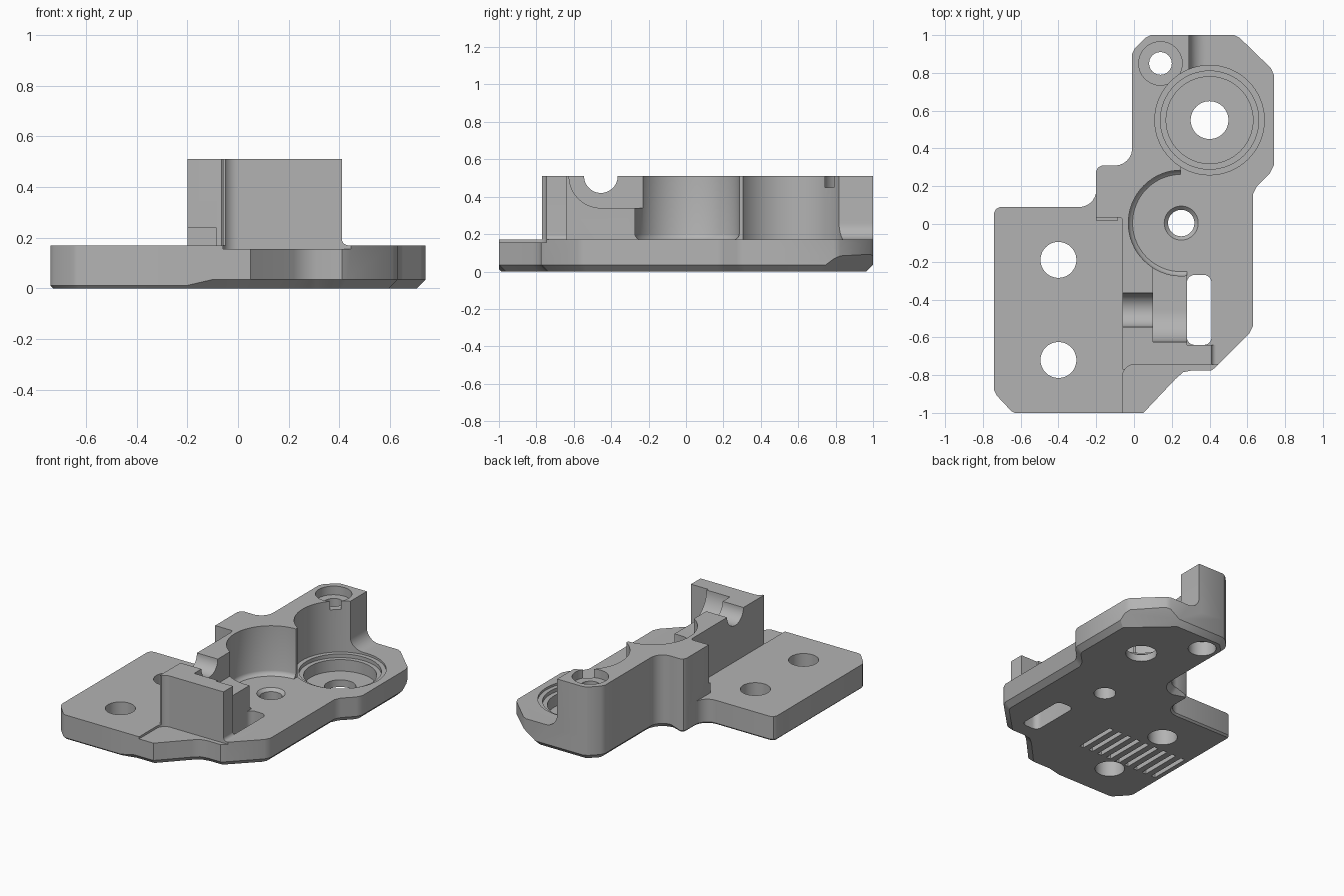
import bpy, bmesh
from math import sin, cos, pi, radians
from mathutils import Vector

cube = bpy.data.objects.get("Cube")
if cube:
    bpy.data.objects.remove(cube)

TOP, HIGH = 0.17, 0.51

grey = bpy.data.materials.new("plain grey")
grey.use_nodes = True
colour = (0.45, 0.45, 0.45, 1)
grey.diffuse_color = colour
grey.node_tree.nodes["Principled BSDF"].inputs["Base Color"].default_value = colour


def finish(bm, name):
    bmesh.ops.recalc_face_normals(bm, faces=bm.faces)
    mesh = bpy.data.meshes.new(name)
    bm.to_mesh(mesh)
    bm.free()
    mesh.materials.append(grey)
    obj = bpy.data.objects.new(name, mesh)
    bpy.context.collection.objects.link(obj)
    return obj


def loft(rings, name):
    """Closed solid through rings of equal length."""
    bm = bmesh.new()
    rows = [[bm.verts.new(p) for p in ring] for ring in rings]
    n = len(rows[0])
    for a, b in zip(rows, rows[1:]):
        for i in range(n):
            j = (i + 1) % n
            bm.faces.new((a[i], a[j], b[j], b[i]))
    bm.faces.new(rows[0])
    bm.faces.new(rows[-1])
    return finish(bm, name)


def prism(points, lo, hi, name, axis="z"):
    place = {"z": lambda p, h: (p[0], p[1], h),
             "y": lambda p, h: (p[0], h, p[1]),
             "x": lambda p, h: (h, p[0], p[1])}[axis]
    return loft([[place(p, h) for p in points] for h in (lo, hi)], name)


def box(x0, x1, y0, y1, z0, z1, name):
    return prism([(x0, y0), (x1, y0), (x1, y1), (x0, y1)], z0, z1, name)


def arc(cx, cy, r, a0, a1, n=10):
    angles = [radians(a0 + (a1 - a0) * i / n) for i in range(n + 1)]
    return [(cx + r * cos(a), cy + r * sin(a)) for a in angles]


def turned(cx, cy, profile, name, n=64):
    """Round solid from (radius, height) steps."""
    return loft([[(cx + r * cos(2 * pi * i / n), cy + r * sin(2 * pi * i / n), z)
                  for i in range(n)] for r, z in profile], name)


def combine(target, other, operation):
    mod = target.modifiers.new(operation, "BOOLEAN")
    mod.operation = operation
    mod.solver = "EXACT"
    mod.object = other
    bpy.context.view_layer.objects.active = target
    bpy.ops.object.modifier_apply(modifier=mod.name)
    bpy.data.objects.remove(other)


def cut(target, other):
    combine(target, other, "DIFFERENCE")


def join(target, other):
    combine(target, other, "UNION")


def fillet(x, r, y0, y1, name):
    """Concave foot between a wall facing +x and the plate."""
    curve = arc(x + r, TOP + r, r, 180, 270)
    return prism(curve + [(x + r, TOP - .02), (x - .02, TOP - .02), (x - .02, TOP + r)],
                 y0, y1, name, "y")


# Outlines, counter-clockwise; the rear left edge is shared by plate and block
shared = [(.09, 1), (.06, .985), (.005, .93), (-.01, .9)]
shared += arc(-.10, .40, .09, 0, -90) + [(-.17, .31), (-.19, .3), (-.2, .28)]
outline = [(-.63, -1), (-.2, -1), (-.1, -1), (.05, -1), (.22, -.82), (.26, -.785),
           (.31, -.775), (.41, -.775), (.43, -.76), (.61, -.58), (.63, -.54),
           (.63, .16), (.65, .2), (.72, .27), (.74, .31), (.74, .79),
           (.725, .825), (.56, .985), (.53, 1)]
outline += shared + arc(-.29, .18, .09, 0, -90)
outline += [(-.71, .09), (-.73, .08), (-.74, .06), (-.74, -.88), (-.725, -.91), (-.65, -.99)]


def inset(points, amount):
    result = []
    for i, p in enumerate(points):
        p = Vector(p)
        a = (p - Vector(points[i - 1])).normalized()
        b = (Vector(points[(i + 1) % len(points)]) - p).normalized()
        na, nb = Vector((-a.y, a.x)), Vector((-b.y, b.x))
        result.append(p + (na + nb) * amount(p) / (1 + na.dot(nb)))
    return result


def bevel(p):
    return .012 if p[0] < -.15 else .035


# Base plate with bevelled underside
body = loft([[(p.x, p.y, 0) for p in inset(outline, bevel)],
             [(x, y, bevel((x, y))) for x, y in outline],
             [(x, y, TOP) for x, y in outline]], "bracket_body")

# Raised block with front wall
block = prism([(-.06, -.77), (.41, -.77), (.41, -.64), (.28, -.64), (.28, -.1),
               (.245, -.1), (.245, .5), (.29, .5), (.29, 1)] + shared
              + [(-.2, .035), (-.08, .035), (-.065, .03), (-.06, .015)],
              TOP, HIGH, "block")

# Round middle pocket with a soft foot
cut(block, turned(.25, .005, [(.255, TOP - .002), (.268, .178), (.277, .188),
                              (.28, .2), (.28, .7)], "pocket_cutter"))

# Half-round groove and its wider seat
cut(block, prism(arc(-.455, HIGH, .09, 0, 360, 48)[:-1], -.3, .6, "groove_cutter", "x"))
seat = arc(-.455, HIGH, .17, 180, 270, 16) + [(-.23, .34), (-.23, .7), (-.625, .7)]
cut(block, prism(seat, .10, .6, "seat_cutter", "x"))

join(body, block)
join(body, box(-.2, -.085, .018, .05, .16, .24, "ledge"))
join(body, fillet(.29, .09, .75, 1, "rear_foot"))
join(body, fillet(.41, .025, -.745, -.64, "wall_foot"))

# Lowered front step with rounded inner corner
cut(body, prism([(-.06, -1.1), (.9, -1.1), (.9, -.745)] + arc(0, -.805, .06, 90, 180),
                .155, .7, "step_cutter"))

# Stepped bearing recess
cut(body, turned(.4, .55, [(.1, -.1), (.1, .05), (.23, .05), (.23, .13), (.26, .13),
                           (.26, .155), (.29, .155), (.29, .7)], "bearing_cutter"))

# Screw holes
cut(body, turned(.14, .85, [(.09, -.1), (.09, .1), (.06, .1), (.06, .45),
                            (.115, .45), (.115, .7)], "rear_screw_cutter"))
cut(body, turned(.25, .005, [(.07, -.1), (.07, .15), (.09, TOP), (.09, .2)],
                 "middle_screw_cutter"))
for y in (-.19, -.72):
    cut(body, turned(-.4, y, [(.095, -.1), (.095, .3)], "plate_hole_cutter"))

# Rounded slot through the plate
slot = []
for x, y, a in ((.37, -.31, 0), (.32, -.31, 90), (.32, -.6, 180), (.37, -.6, 270)):
    slot += arc(x, y, .04, a, a + 90, 6)
cut(body, prism(slot, -.1, .3, "slot_cutter"))

# Deep bevel under the rear corner
normal = Vector((.473, .525, -.707)).normalized()
corner = box(-.25, .25, -.25, .25, 0, .5, "corner_cutter")
corner.data.transform(normal.to_track_quat("Z", "Y").to_matrix().to_4x4())
corner.location = (.64, .91, .09)
bpy.context.view_layer.update()
cut(body, corner)

# Row of grooves under the plate
for i in range(9):
    x = -.68 + .075 * i
    cut(body, box(x - .016, x + .016, -.62, -.32, -.1, .03, "rib_cutter"))

bpy.ops.object.select_all(action="DESELECT")
body.select_set(True)
bpy.context.view_layer.objects.active = body
bpy.ops.object.shade_smooth_by_angle(angle=radians(30))
